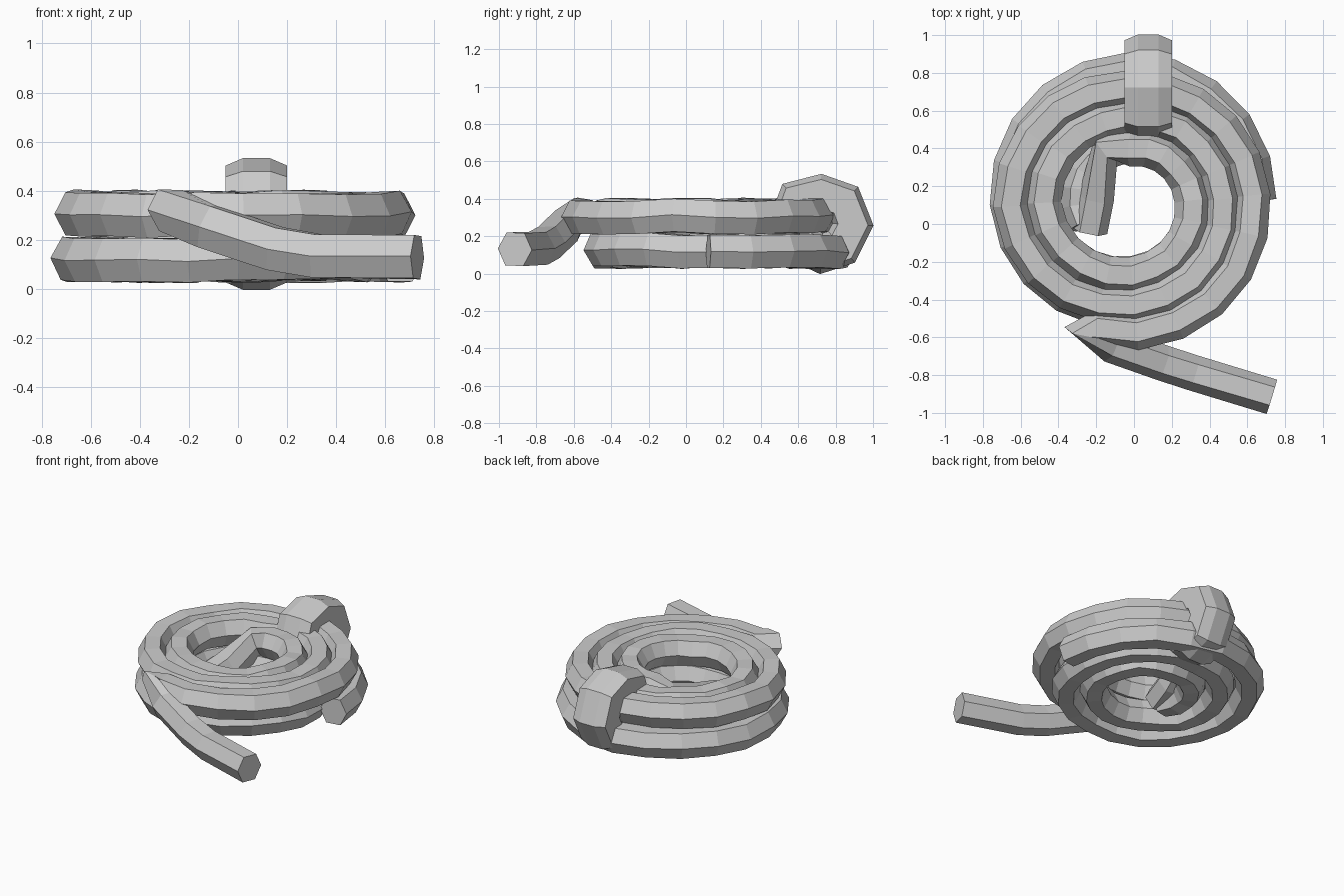
import bpy, bmesh, math, random
from mathutils import Vector

if "Cube" in bpy.data.objects:
    bpy.data.objects.remove(bpy.data.objects["Cube"])

random.seed(4)
mat = bpy.data.materials.new("rope_grey")
mat.diffuse_color = (0.6, 0.6, 0.6, 1)
mat.use_nodes = True
mat.node_tree.nodes["Principled BSDF"].inputs["Base Color"].default_value = mat.diffuse_color
UP = Vector((0, 0, 1))
HEX = [(.095, 0), (.05, .088), (-.05, .088), (-.095, 0), (-.05, -.088), (.05, -.088)]
OCT = [(.055, .11), (-.055, .11), (-.125, .08), (-.125, -.08),
       (-.055, -.11), (.055, -.11), (.125, -.08), (.125, .08)]


def sweep(name, pts, prof, side_axis=None, closed=False, twist=0):
    """Sweep a faceted cross-section along a path, with slight random roll."""
    pts = [Vector(p) for p in pts]
    n, c = len(pts), len(prof)
    verts, faces = [], []
    for i, p in enumerate(pts):
        a = pts[i - 1] if (closed or i) else p
        b = pts[(i + 1) % n] if (closed or i < n - 1) else p
        t = ((p - a).normalized() + (b - p).normalized()).normalized()
        side = side_axis or t.cross(UP).normalized()
        up = side.cross(t).normalized()
        roll = random.uniform(-twist, twist)
        side, up = (side * math.cos(roll) + up * math.sin(roll),
                    up * math.cos(roll) - side * math.sin(roll))
        verts += [p + side * u + up * v for u, v in prof]
    for i in range(n if closed else n - 1):
        j = (i + 1) % n
        for k in range(c):
            m = (k + 1) % c
            faces.append((i * c + k, i * c + m, j * c + m, j * c + k))
    if not closed:
        faces.append(tuple(range(c - 1, -1, -1)))
        faces.append(tuple(range((n - 1) * c, n * c)))
    me = bpy.data.meshes.new(name)
    me.from_pydata(verts, [], faces)
    me.materials.append(mat)
    ob = bpy.data.objects.new(name, me)
    bpy.context.collection.objects.link(ob)
    bm = bmesh.new()
    bm.from_mesh(me)
    bmesh.ops.recalc_face_normals(bm, faces=bm.faces)
    bm.to_mesh(me)
    bm.free()
    return ob


def spiral(start, end, key0, radii, z, step=18):
    """Spiral points; radii are given every 90 degrees from angle key0."""
    out = []
    n = round((end - start) / step)
    for i in range(n + 1):
        ang = start + (end - start) * i / n
        f = max(0, min((ang - key0) / 90, len(radii) - 1.001))
        k = int(f)
        r = radii[k] + (radii[k + 1] - radii[k]) * (f - k)
        a = math.radians(ang)
        out.append((-.02 + r * math.cos(a), .12 + r * math.sin(a),
                    z + random.uniform(-.012, .006)))
    return out


# Lower coil, winding inward
lower = spiral(0, 905, 0, [.68, .695, .65, .575, .51, .48, .465, .385, .335, .30, .265], .126)
sweep("lower_coil", lower + [(-.255, -.01, .14)], HEX, twist=.07)

# Inner fold, upper coil winding outward, sharp turn and loose tail
upper = spiral(255, 1170, 270, [.695, .65, .595, .635, .55, .49, .445, .46, .39, .33, .28], .31)
fold = [(-.235, -.035, .15), (-.20, .14, .19), (-.145, .41, .28)]
tail = [(-.275, -.565, .32), (-.12, -.64, .255), (.15, -.735, .165),
        (.32, -.79, .135), (.73, -.915, .13)]
sweep("upper_coil_and_tail", fold + upper[::-1] + tail, HEX, twist=.05)

# Thick band wrapped around the back of the coil (outer outline in y, z)
outline = [(1, .26), (.92, .46), (.71, .53), (.51, .47),
           (.445, .3), (.53, .09), (.72, 0), (.9, .06)]
ring = []
for y, z in outline:
    d = Vector((0, y - .73, z - .265))
    ring.append(Vector((.075, .73, .265)) + d - d.normalized() * .107)
sweep("binding_loop", ring, OCT, Vector((1, 0, 0)), closed=True)
